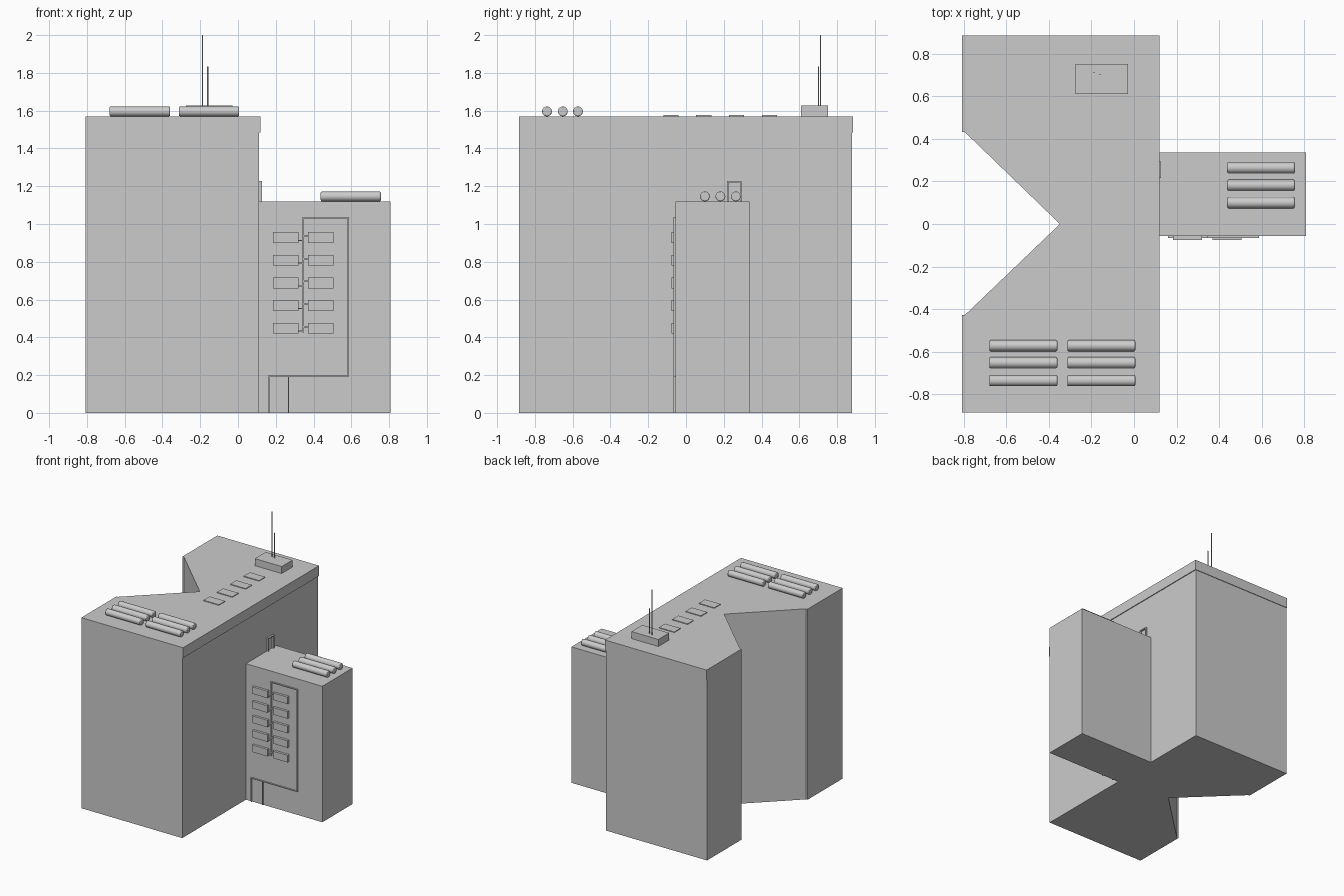
import bpy, bmesh, math

if "Cube" in bpy.data.objects:
    bpy.data.objects.remove(bpy.data.objects["Cube"])


def finish(bm, name):
    bmesh.ops.recalc_face_normals(bm, faces=bm.faces)
    me = bpy.data.meshes.new(name)
    bm.to_mesh(me)
    bm.free()
    ob = bpy.data.objects.new(name, me)
    bpy.context.collection.objects.link(ob)
    return ob


def prism(name, pts, z0, z1):
    bm = bmesh.new()
    face = bm.faces.new([bm.verts.new((x, y, z0)) for x, y in pts])
    ext = bmesh.ops.extrude_face_region(bm, geom=[face])
    for v in ext["geom"]:
        if isinstance(v, bmesh.types.BMVert):
            v.co.z = z1
    return finish(bm, name)


def box(name, x0, x1, y0, y1, z0, z1):
    return prism(name, [(x0, y0), (x1, y0), (x1, y1), (x0, y1)], z0, z1)


def tank(name, x0, x1, y, z, r=0.026):
    bpy.ops.mesh.primitive_cylinder_add(vertices=32, radius=r, depth=x1 - x0,
                                        location=((x0 + x1) / 2, y, z),
                                        rotation=(0, math.pi / 2, 0))
    ob = bpy.context.object
    ob.name = name
    bpy.ops.object.transform_apply(location=False, rotation=True, scale=True)
    bev = ob.modifiers.new("rounded_ends", 'BEVEL')
    bev.width = 0.006
    bev.segments = 2
    bpy.ops.object.shade_smooth_by_angle(angle=math.radians(40))


# Main block with V-shaped notch, and the overhanging roof slab
def block_plan(xr, yb):
    return [(-0.808, -0.885), (xr, -0.885), (xr, yb), (-0.808, yb),
            (-0.808, 0.432), (-0.795, 0.432), (-0.348, 0),
            (-0.795, -0.428), (-0.808, -0.428)]


ROOF, WING_TOP, WALL = 1.57, 1.12, -0.056
prism("main_block", block_plan(0.112, 0.88), 0, 1.485)
prism("roof_band", block_plan(0.119, 0.885), 1.485, ROOF)

# Side wing
box("wing", 0.112, 0.808, WALL, 0.337, 0, WING_TOP)

# Tanks on both roofs
for y in (-0.736, -0.652, -0.572):
    for x0, x1 in ((-0.68, -0.36), (-0.313, 0.006)):
        tank("roof_tank", x0, x1, y, ROOF + 0.026)
for y in (0.1, 0.182, 0.264):
    tank("wing_tank", 0.438, 0.756, y, WING_TOP + 0.026)

# Low skylights
for i in range(4):
    y = -0.08 + i * 0.174
    box("skylight", -0.23, -0.09, y - 0.04, y + 0.04, ROOF, ROOF + 0.006)

# Roof hut and antennas
box("roof_hut", -0.274, -0.029, 0.61, 0.751, ROOF, 1.628)
for x, y, top in ((-0.188, 0.712, 2.0), (-0.16, 0.702, 1.835)):
    bpy.ops.mesh.primitive_cylinder_add(vertices=8, radius=0.003, depth=top - 1.62,
                                        location=(x, y, (top + 1.62) / 2))
    bpy.context.object.name = "antenna"

# Door frame onto the wing roof
for y0, y1, z0, z1 in ((0.217, 0.225, WING_TOP, 1.228), (0.285, 0.293, WING_TOP, 1.228),
                       (0.225, 0.285, 1.22, 1.228)):
    box("roof_door_frame", 0.112, 0.126, y0, y1, z0, z1)

# Pipe run and entrance frame on the wing front: x0, x1, z0, z1
strips = [(0.159, 0.169, 0, 0.198), (0.264, 0.27, 0, 0.192), (0.169, 0.588, 0.192, 0.198),
          (0.58, 0.588, 0.198, 1.037), (0.342, 0.58, 1.029, 1.037),
          (0.342, 0.35, 0.425, 1.029)]
for x0, x1, z0, z1 in strips:
    box("wall_pipe", x0, x1, WALL - 0.01, WALL, z0, z1)

# Wall units in two columns, joined to the pipe
for i in range(5):
    z = 0.448 + i * 0.12
    box("wall_unit", 0.184, 0.32, WALL - 0.02, WALL, z - 0.029, z + 0.029)
    box("wall_unit", 0.37, 0.505, WALL - 0.02, WALL, z - 0.029, z + 0.029)
    box("unit_link", 0.32, 0.342, WALL - 0.01, WALL, z - 0.019, z - 0.012)
    box("unit_link", 0.35, 0.37, WALL - 0.01, WALL, z + 0.005, z + 0.012)
